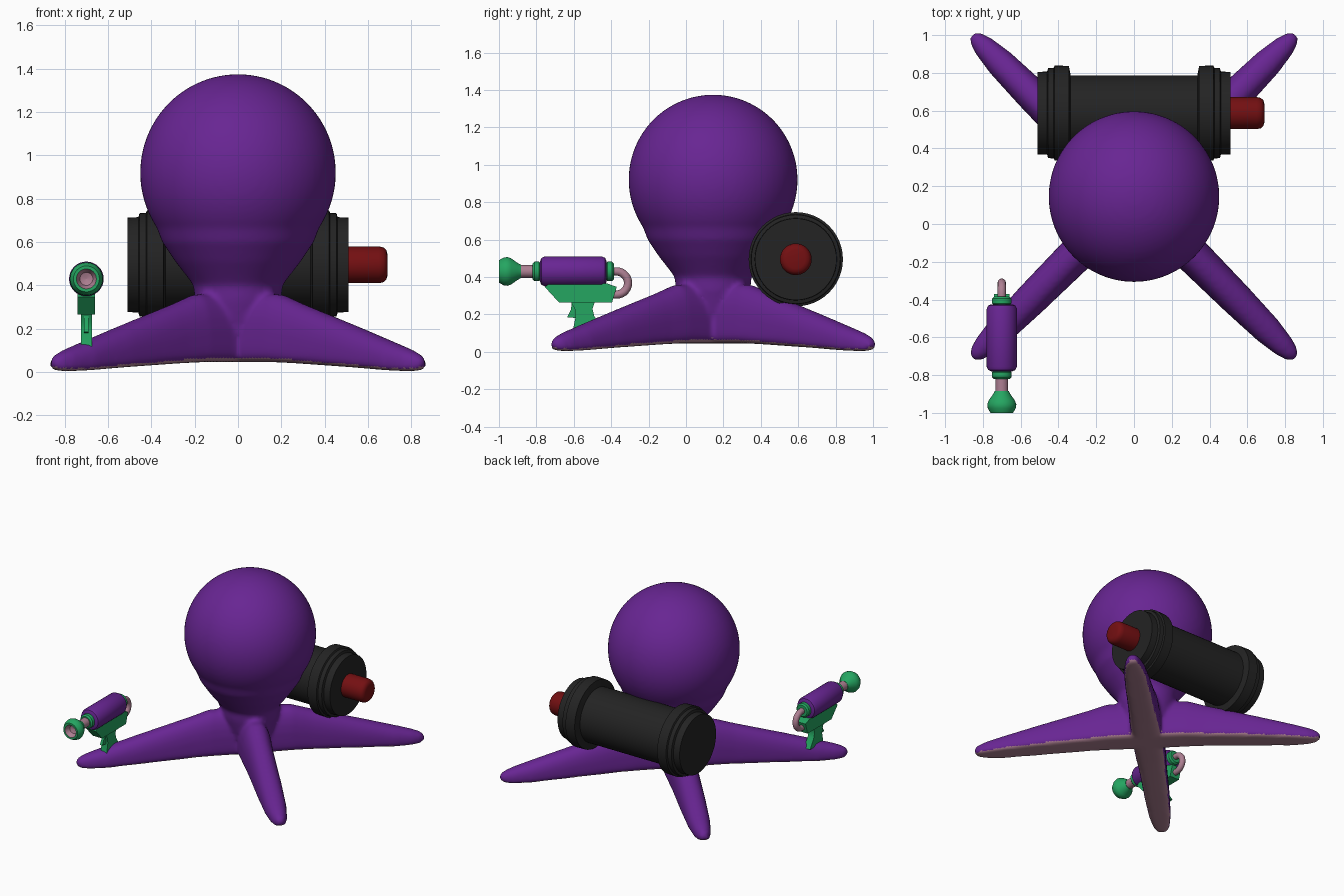
import bpy, bmesh, math
from mathutils import Vector

if "Cube" in bpy.data.objects:
    bpy.data.objects.remove(bpy.data.objects["Cube"])

PI = math.pi


def material(name, rgb):
    m = bpy.data.materials.new(name)
    m.diffuse_color = (*rgb, 1)
    m.use_nodes = True
    m.node_tree.nodes["Principled BSDF"].inputs["Base Color"].default_value = m.diffuse_color
    return m


PURPLE = material("purple", (0.138, 0.0185, 0.29))
PINK = material("dusty_pink", (0.42, 0.215, 0.29))
GREEN = material("green", (0.018, 0.38, 0.12))
BLACK = material("black", (0.017, 0.017, 0.017))
RED = material("dark_red", (0.175, 0.005, 0.006))


def finish(name, bm, mat, loc=(0, 0, 0), rot=(0, 0, 0), angle=35):
    bmesh.ops.recalc_face_normals(bm, faces=bm.faces[:])
    me = bpy.data.meshes.new(name)
    bm.to_mesh(me)
    bm.free()
    ob = bpy.data.objects.new(name, me)
    bpy.context.collection.objects.link(ob)
    me.materials.append(mat)
    ob.location, ob.rotation_euler = loc, rot
    smooth(ob, angle)
    return ob


def smooth(ob, angle):
    bpy.ops.object.select_all(action='DESELECT')
    ob.select_set(True)
    bpy.context.view_layer.objects.active = ob
    bpy.ops.object.shade_smooth_by_angle(angle=math.radians(angle))


def loft(bm, rings):
    """Skin a list of closed rings and cap both ends."""
    vs = [[bm.verts.new(p) for p in r] for r in rings]
    n = len(vs[0])
    for a, b in zip(vs, vs[1:]):
        for i in range(n):
            bm.faces.new((a[i], a[(i + 1) % n], b[(i + 1) % n], b[i]))
    bm.faces.new(vs[0][::-1])
    bm.faces.new(vs[-1])


def add_lathe(bm, profile, centre=(0, 0, 0), n=48):
    c = Vector(centre)
    loft(bm, [[c + Vector((r * math.cos(2 * PI * i / n), r * math.sin(2 * PI * i / n), t))
               for i in range(n)] for r, t in profile])


def lathe(name, profile, mat, loc, rot, n=48):
    bm = bmesh.new()
    add_lathe(bm, profile, n=n)
    return finish(name, bm, mat, loc, rot)


def plate(name, outline, width, mat, x):
    """Extrude a (y, z) outline across x."""
    bm = bmesh.new()
    loft(bm, [[(x + s * width / 2, y, z) for y, z in outline] for s in (-1, 1)])
    return finish(name, bm, mat)


# --- Body: head, neck and four arms fused into one skin ---
CY = 0.145
bm = bmesh.new()
neck = [(0.12, 0.05), (0.15, 0.15), (0.18, 0.25), (0.2, 0.33), (0.205, 0.4),
        (0.235, 0.44), (0.29, 0.51), (0.35, 0.6)]
head = [(0.452 * math.cos(a), 0.92 + 0.455 * math.sin(a))
        for a in (math.radians(-34 + 123.5 * i / 24) for i in range(25))]
add_lathe(bm, neck + head, (0, CY, 0), 64)

# arm stations: distance, half width, underside, top
stations = [(0, 0.11, 0.045, 0.36), (0.28, 0.105, 0.045, 0.36), (0.41, 0.097, 0.04, 0.318),
            (0.77, 0.088, 0.022, 0.212), (1.0, 0.077, 0.008, 0.142), (1.12, 0.06, 0.004, 0.106),
            (1.18, 0.042, 0.008, 0.083), (1.21, 0.02, 0.022, 0.06)]


def arm_section(d, w, lo, hi, ang):
    ring, mid = [], lo + 0.22 * (hi - lo) + 0.008
    for i in range(24):
        a = 2 * PI * i / 24
        c, s = math.cos(a), math.sin(a)
        p = 0.85 if s > 0 else 0.45        # round back, flatter sole
        u = w * math.copysign(abs(c) ** p, c)
        z = mid + (hi - mid if s > 0 else mid - lo) * math.copysign(abs(s) ** p, s)
        ring.append((d * math.cos(ang) - u * math.sin(ang),
                     CY + d * math.sin(ang) + u * math.cos(ang), z))
    return ring


for k in range(4):
    loft(bm, [arm_section(*st, PI / 4 + k * PI / 2) for st in stations])
body = finish("octopus_body", bm, PURPLE)
rm = body.modifiers.new("fuse", 'REMESH')
rm.mode, rm.voxel_size = 'VOXEL', 0.014
sm = body.modifiers.new("soften", 'SMOOTH')
sm.factor, sm.iterations = 0.5, 8
dg = bpy.context.evaluated_depsgraph_get()
fused = bpy.data.meshes.new_from_object(body.evaluated_get(dg))
body.modifiers.clear()
body.data = fused
fused.materials.clear()
fused.materials.append(PURPLE)
fused.materials.append(PINK)
for p in fused.polygons:               # pink soles
    p.material_index = int(p.center.z < 0.08 and p.normal.z < -0.6)
smooth(body, 80)

# --- Tank across the back ---
half = [(0.2, 0.335), (0.25, 0.345), (0.252, 0.42), (0.24, 0.425), (0.238, 0.455),
        (0.22, 0.46), (0.218, 0.51), (0.001, 0.51)]
tank_loc, to_x = (0, 0.587, 0.495), (0, PI / 2, 0)
lathe("tank", [(r, -t) for r, t in reversed(half)] + half, BLACK, tank_loc, to_x)
lathe("tank_cap", [(0.001, 0.5), (0.085, 0.5), (0.085, 0.65), (0.08, 0.672), (0.068, 0.685),
                   (0.05, 0.69), (0.001, 0.69)], RED, tank_loc, to_x, 32)

# --- Water blaster on the front left arm (lathe t = -y) ---
GX, GZ = -0.7, 0.43
gun_loc, to_front = (GX, 0, GZ), (PI / 2, 0, 0)


def gun_part(name, prof, mat):
    return lathe(name, prof, mat, gun_loc, to_front, 32)


gun_part("blaster_barrel", [(0.001, 0.425), (0.055, 0.425), (0.072, 0.432), (0.08, 0.45),
                            (0.08, 0.755), (0.072, 0.773), (0.055, 0.78), (0.001, 0.78)], PURPLE)
for nm, a, b in (("rear_collar", 0.385, 0.43), ("front_collar", 0.775, 0.82)):
    gun_part(nm, [(0.001, a), (0.042, a), (0.052, a + 0.01), (0.052, b - 0.01),
                  (0.042, b), (0.001, b)], GREEN)
gun_part("barrel_tube", [(0.001, 0.8), (0.034, 0.8), (0.034, 0.9), (0.001, 0.9)], PINK)
nozzle = gun_part("nozzle", [(0.001, 0.883), (0.036, 0.883), (0.045, 0.9), (0.07, 0.935),
                             (0.077, 0.955), (0.074, 0.975), (0.06, 1.0), (0.046, 1.0),
                             (0.03, 0.965), (0.001, 0.955)], GREEN)
nozzle.data.materials.append(PINK)
for p in nozzle.data.polygons:          # pink bore
    p.material_index = int(p.center.z > 0.93 and p.center.xy.length < 0.044)

# frame, grip and trigger
plate("blaster_frame", [(-0.755, 0.347), (-0.73, 0.365), (-0.42, 0.365), (-0.37, 0.347),
                        (-0.395, 0.265), (-0.68, 0.265)], 0.08, GREEN, GX)
plate("grip", [(-0.62, 0.275), (-0.485, 0.275), (-0.5, 0.23), (-0.49, 0.19), (-0.445, 0.12),
               (-0.605, 0.115), (-0.59, 0.19), (-0.595, 0.23)], 0.05, GREEN, GX)
plate("trigger", [(-0.61, 0.275), (-0.58, 0.275), (-0.58, 0.18), (-0.635, 0.185),
                  (-0.615, 0.225)], 0.02, GREEN, GX)

# hose looping from the rear collar down to the frame
cu = bpy.data.curves.new("hose", 'CURVE')
cu.dimensions, cu.bevel_depth, cu.bevel_resolution, cu.use_fill_caps = '3D', 0.022, 4, True
path = [(-0.42, GZ)] + [(-0.372 + 0.062 * math.cos(a), 0.368 + 0.062 * math.sin(a))
                        for a in (PI / 2 - PI * i / 14 for i in range(15))] + [(-0.42, 0.306)]
sp = cu.splines.new('POLY')
sp.points.add(len(path) - 1)
for pt, (y, z) in zip(sp.points, path):
    pt.co = (GX, y, z, 1)
sp.use_smooth = True
cu.materials.append(PINK)
bpy.context.collection.objects.link(bpy.data.objects.new("hose", cu))
